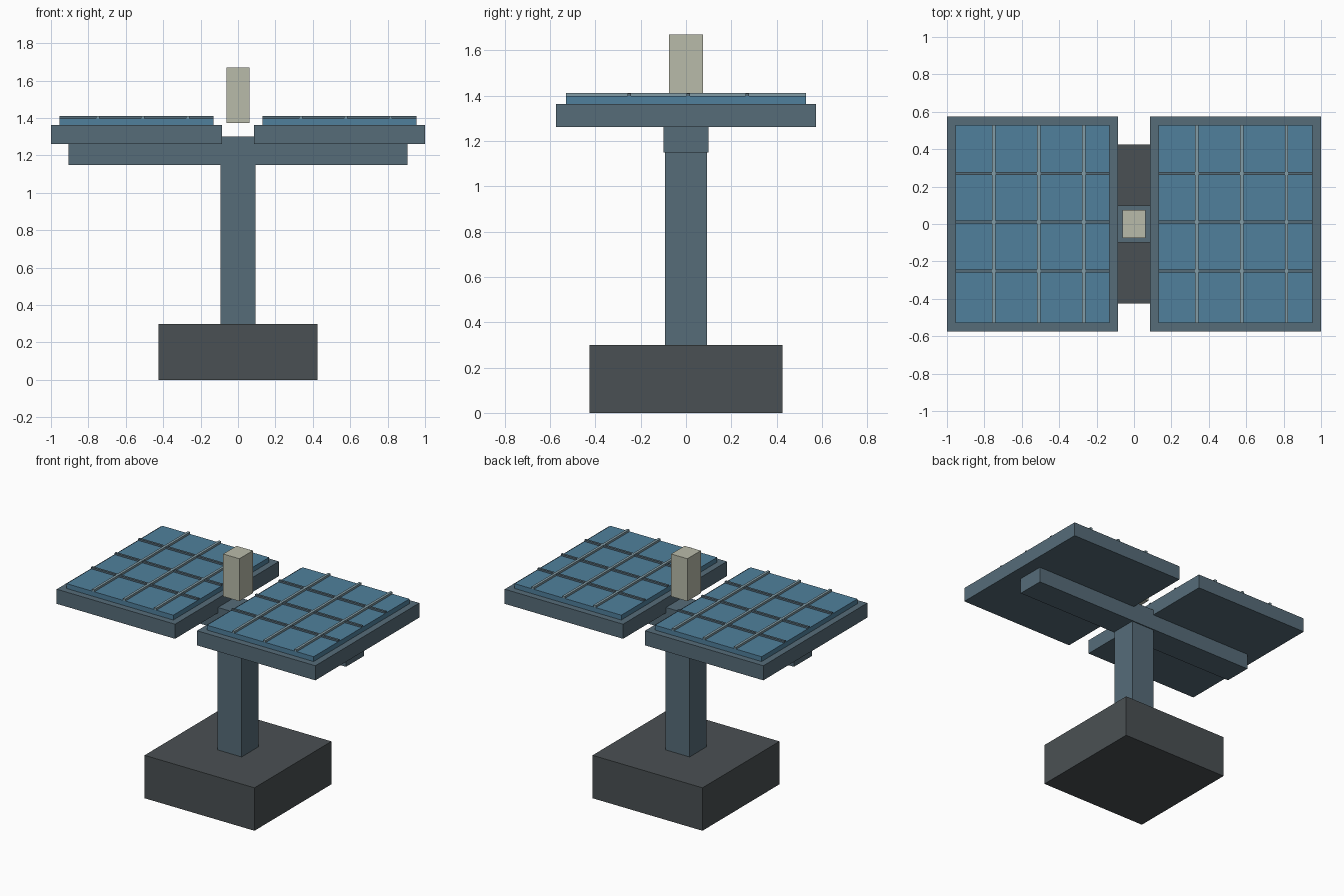
import bpy
import bmesh
from mathutils import Matrix

default = bpy.data.objects.get("Cube")
if default:
    bpy.data.objects.remove(default, do_unlink=True)


def linear(v):
    v /= 255
    return v / 12.92 if v <= 0.04045 else ((v + 0.055) / 1.055) ** 2.4


def material(name, rgb):
    mat = bpy.data.materials.new(name)
    mat.use_nodes = True
    colour = [linear(v) for v in rgb] + [1]
    mat.diffuse_color = colour
    mat.node_tree.nodes["Principled BSDF"].inputs["Base Color"].default_value = colour
    return mat


charcoal = material("charcoal", (74, 80, 83))
steel = material("blue grey steel", (86, 108, 121))
cell_blue = material("solar blue", (80, 128, 156))
silver = material("pale silver", (130, 156, 166))
cream = material("warm cream", (185, 187, 170))


def box(name, mat, centre, half, z0, z1):
    """Box from its plan centre, half sizes and bottom and top heights."""
    bm = bmesh.new()
    bmesh.ops.create_cube(bm, size=2)
    scale = Matrix.Diagonal((half[0], half[1], (z1 - z0) / 2, 1))
    bmesh.ops.transform(bm, matrix=scale, verts=bm.verts)
    mesh = bpy.data.meshes.new(name)
    bm.to_mesh(mesh)
    bm.free()
    mesh.materials.append(mat)
    obj = bpy.data.objects.new(name, mesh)
    obj.location = (centre[0], centre[1], (z0 + z1) / 2)
    bpy.context.collection.objects.link(obj)
    return obj


# Stand
box("base", charcoal, (0, 0), (0.425, 0.425), 0, 0.3)
box("column", steel, (0, 0), (0.093, 0.093), 0.3, 1.15)
box("cross_beam", steel, (0, 0), (0.905, 0.1), 1.15, 1.3)

# Sensor block above the beam
box("sensor_block", cream, (0, 0), (0.0625, 0.074), 1.373, 1.67)

# Two panels, each with a grid of bars on its cells
PANEL_X = 0.5425
for side, x in (("right", -PANEL_X), ("left", PANEL_X)):
    box(f"{side}_panel_frame", steel, (x, 0), (0.4575, 0.574), 1.262, 1.364)
    box(f"{side}_panel_cells", cell_blue, (x, 0), (0.4125, 0.529), 1.364, 1.398)
    for i in (-1, 0, 1):
        box(f"{side}_long_bar_{i + 2}", silver,
            (x + 0.033 + i * 0.24, 0), (0.009, 0.529), 1.398, 1.412)
        box(f"{side}_cross_bar_{i + 2}", steel,
            (x, 0.01 + i * 0.26), (0.4125, 0.008), 1.398, 1.41)
